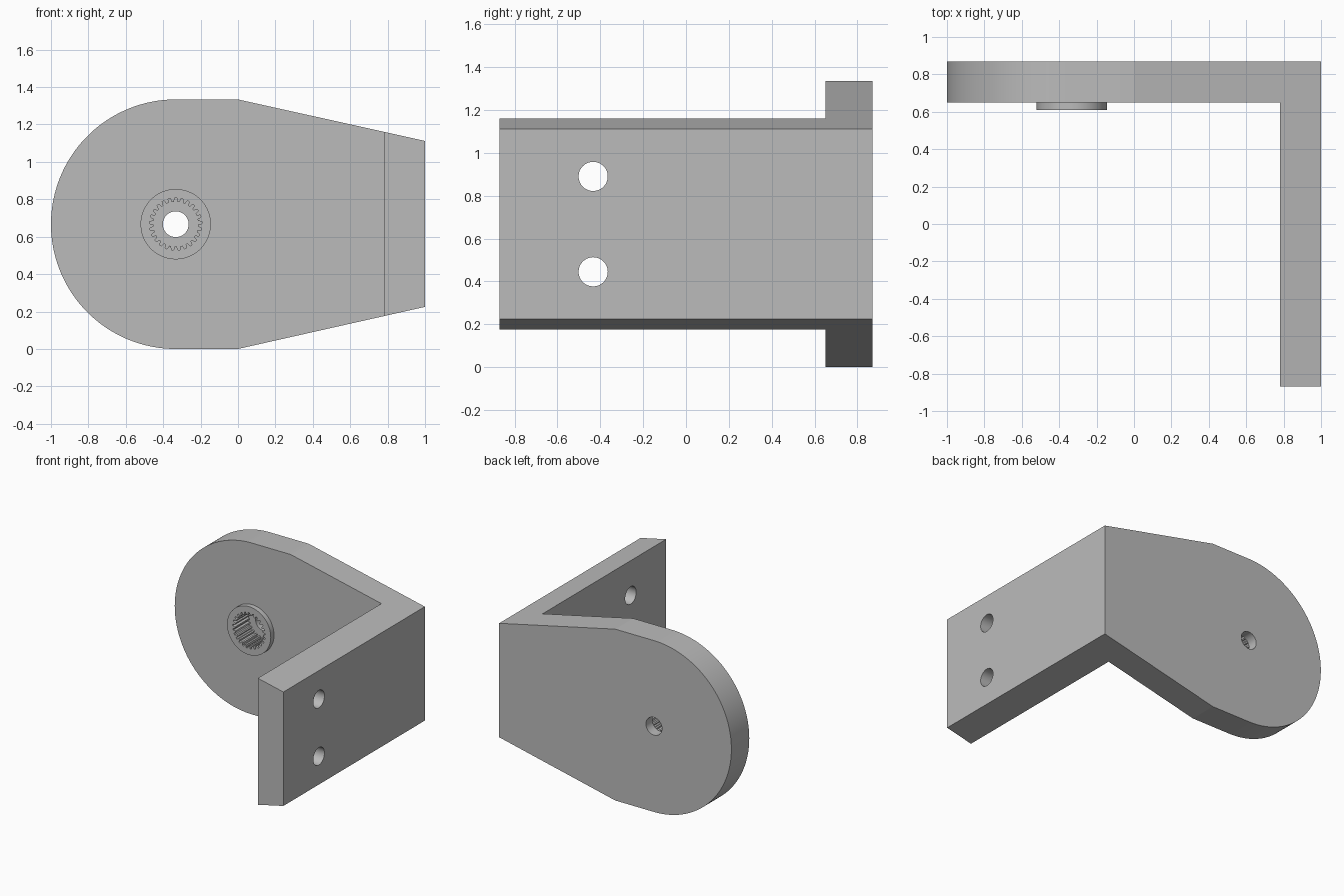
import bpy
import bmesh
from math import cos, sin, pi, radians
from mathutils import Vector

cube = bpy.data.objects.get("Cube")
if cube:
    bpy.data.objects.remove(cube, do_unlink=True)

grey = bpy.data.materials.new("plain grey")
grey.use_nodes = True
grey.diffuse_color = (0.5, 0.5, 0.5, 1)
grey.node_tree.nodes["Principled BSDF"].inputs["Base Color"].default_value = (0.5, 0.5, 0.5, 1)

# Shared dimensions
HUB_X, HUB_Z, RADIUS = -0.333, 0.667, 0.667
BACK, PLATE_FRONT, HUB_FRONT = 0.87, 0.65, 0.61
WALL_INNER = 0.78


def arc(cx, cz, r, start, end, steps):
    return [(cx + r * cos(start + (end - start) * i / steps),
             cz + r * sin(start + (end - start) * i / steps)) for i in range(steps + 1)]


def circle(cx, cz, r, steps=64):
    return arc(cx, cz, r, 0, 2 * pi, steps)[:-1]


def prism(name, outline, lo, hi, axis="y"):
    """Extrude a closed outline along x or y."""
    bm = bmesh.new()
    place = (lambda u, v: (u, lo, v)) if axis == "y" else (lambda u, v: (lo, u, v))
    face = bm.faces.new([bm.verts.new(place(u, v)) for u, v in outline])
    move = Vector((0, hi - lo, 0)) if axis == "y" else Vector((hi - lo, 0, 0))
    extruded = bmesh.ops.extrude_face_region(bm, geom=[face], use_keep_orig=True)
    new_verts = [g for g in extruded["geom"] if isinstance(g, bmesh.types.BMVert)]
    bmesh.ops.translate(bm, verts=new_verts, vec=move)
    bmesh.ops.recalc_face_normals(bm, faces=bm.faces)
    mesh = bpy.data.meshes.new(name)
    bm.to_mesh(mesh)
    bm.free()
    mesh.materials.append(grey)
    obj = bpy.data.objects.new(name, mesh)
    bpy.context.collection.objects.link(obj)
    return obj


def combine(target, tool, operation):
    """Apply a boolean and discard the helper."""
    mod = target.modifiers.new(operation, "BOOLEAN")
    mod.operation, mod.object, mod.solver = operation, tool, "EXACT"
    bpy.context.view_layer.objects.active = target
    bpy.ops.object.modifier_apply(modifier=mod.name)
    bpy.data.objects.remove(tool, do_unlink=True)


# Bracket: rounded, tapering outline, hollowed to leave a plate and a side wall
outline = arc(HUB_X, HUB_Z, RADIUS, pi / 2, 3 * pi / 2, 90)
outline += [(0, 0), (1, 0.225), (1, 1.112), (0, 2 * RADIUS)]
bracket = prism("bracket", outline, -BACK, BACK)
space = [(-2, -1), (WALL_INNER, -1), (WALL_INNER, 2), (-2, 2)]
combine(bracket, prism("space_cutter", space, -2, PLATE_FRONT), "DIFFERENCE")

# Raised hub ring on the plate
hub = prism("hub", circle(HUB_X, HUB_Z, 0.188, 72), HUB_FRONT, 0.7)
combine(bracket, hub, "UNION")

# Toothed socket, open at the front
TEETH = 25
socket = []
for i in range(TEETH):
    for offset, r in ((-0.32, 0.12), (-0.16, 0.14), (0.16, 0.14), (0.32, 0.12)):
        a = pi / 2 + 2 * pi * (i + offset) / TEETH
        socket.append((HUB_X + r * cos(a), HUB_Z + r * sin(a)))
combine(bracket, prism("socket_cutter", socket, 0.5, 0.79), "DIFFERENCE")

# Shaft hole through the plate
combine(bracket, prism("shaft_cutter", circle(HUB_X, HUB_Z, 0.069), 0.55, 1), "DIFFERENCE")

# Mounting holes through the side wall
for z in (0.445, 0.89):
    hole = prism("mount_cutter", circle(-0.433, z, 0.068), 0.6, 1.2, "x")
    combine(bracket, hole, "DIFFERENCE")

# Smooth the curves, keep the corners crisp
bpy.ops.object.select_all(action="DESELECT")
bracket.select_set(True)
bpy.context.view_layer.objects.active = bracket
bpy.ops.object.shade_smooth_by_angle(angle=radians(9))
